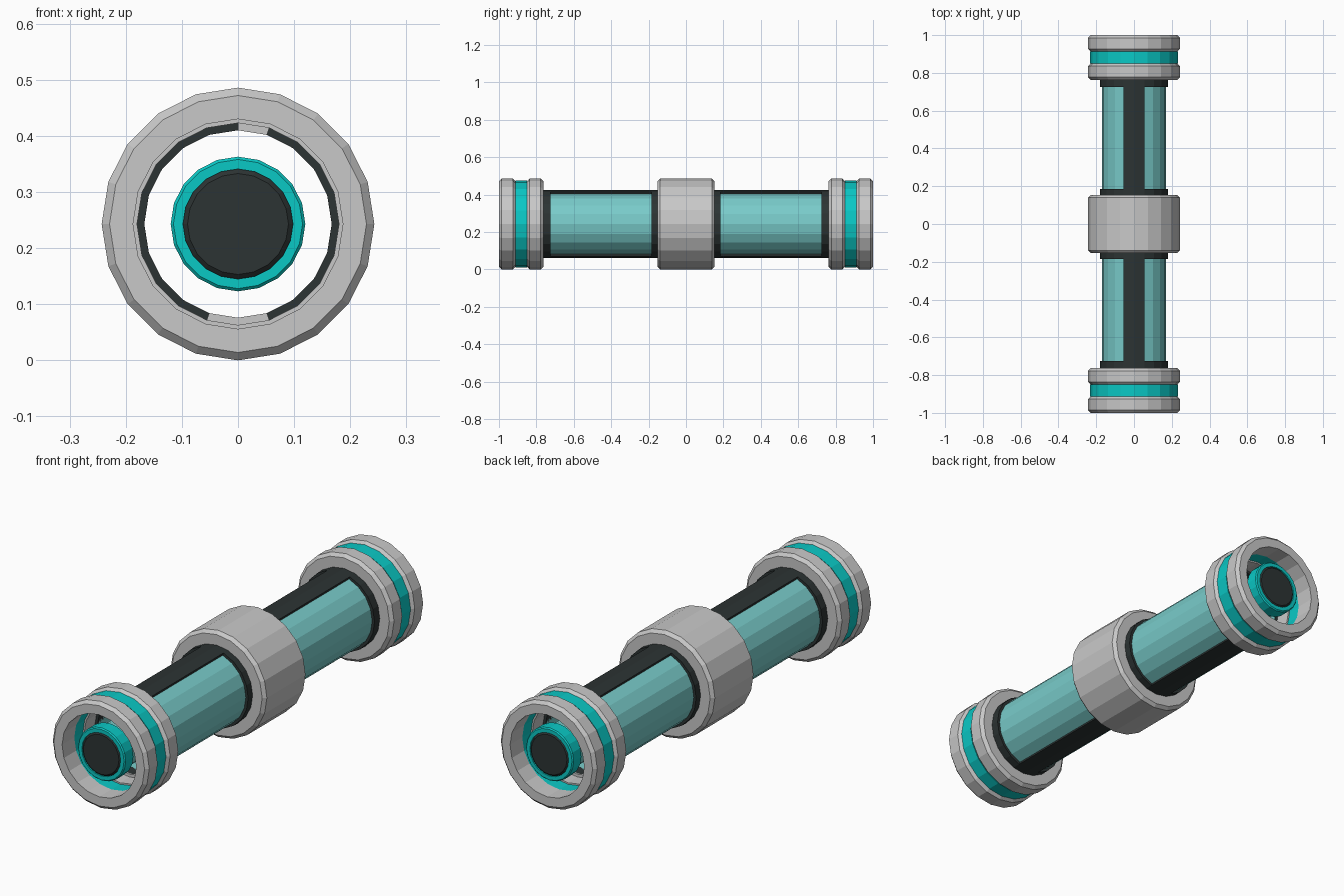
import bpy, bmesh, math

cube = bpy.data.objects.get("Cube")
if cube:
    bpy.data.objects.remove(cube, do_unlink=True)

SIDES = 20
AXIS_Z = 0.243


def material(name, rgb):
    m = bpy.data.materials.new(name)
    m.use_nodes = True
    m.diffuse_color = (*rgb, 1)
    m.node_tree.nodes["Principled BSDF"].inputs["Base Color"].default_value = (*rgb, 1)
    return m


GREY = material("light grey", (0.58, 0.58, 0.58))
DARK = material("charcoal", (0.025, 0.033, 0.033))
CYAN = material("bright cyan", (0.003, 0.58, 0.56))
GLASS = material("pale teal glass", (0.19, 0.60, 0.59))


def lathe(name, profile, mat, first=0, last=SIDES):
    """Turn a closed (radius, y) profile about the long axis; steps count from the top."""
    full = last - first == SIDES
    bm = bmesh.new()
    loops = []
    for i in range(first, last if full else last + 1):
        a = math.tau * i / SIDES
        loops.append([bm.verts.new((r * math.sin(a), y, AXIS_Z + r * math.cos(a)))
                      for r, y in profile])
    n = len(profile)
    pairs = list(zip(loops, loops[1:])) + ([(loops[-1], loops[0])] if full else [])
    for a, b in pairs:
        for j in range(n):
            k = (j + 1) % n
            bm.faces.new((a[j], a[k], b[k], b[j]))
    if not full:
        bm.faces.new(loops[0])
        bm.faces.new(loops[-1])
    bmesh.ops.remove_doubles(bm, verts=bm.verts, dist=1e-5)
    bmesh.ops.recalc_face_normals(bm, faces=bm.faces)
    me = bpy.data.meshes.new(name)
    bm.to_mesh(me)
    bm.free()
    me.materials.append(mat)
    ob = bpy.data.objects.new(name, me)
    bpy.context.collection.objects.link(ob)
    return ob


def band(inner, outer, y0, y1, bevel=0.0):
    """Cross-section of a ring, with its outer edges chamfered."""
    y0, y1 = sorted((y0, y1))
    if not bevel:
        return [(inner, y0), (outer, y0), (outer, y1), (inner, y1)]
    return [(inner, y0), (outer - bevel, y0), (outer, y0 + bevel),
            (outer, y1 - bevel), (outer - bevel, y1), (inner, y1)]


# Middle collar
lathe("middle_collar", band(0.18, 0.243, -0.153, 0.153, 0.014), GREY)

for s, end in ((-1, "front"), (1, "back")):
    # End cap: two grey rings around a cyan one
    lathe(end + "_cap_outer_ring", band(0.187, 0.243, s * 0.912, s, 0.014), GREY)
    lathe(end + "_cap_cyan_ring", band(0.187, 0.232, s * 0.85, s * 0.912), CYAN)
    lathe(end + "_cap_inner_ring", band(0.18, 0.243, s * 0.763, s * 0.85, 0.014), GREY)

    # Dark frame: a ring at each end of the glass, joined by top and bottom bars
    lathe(end + "_frame_outer_ring", band(0.167, 0.181, s * 0.725, s * 0.775), DARK)
    lathe(end + "_frame_inner_ring", band(0.167, 0.181, s * 0.14, s * 0.185), DARK)
    half = SIDES // 2
    for spot, mid in (("top", 0), ("bottom", half)):
        lathe(f"{end}_{spot}_bar", band(0.169, 0.181, s * 0.18, s * 0.73), DARK,
              mid - 1, mid + 1)

    # Grey clips on the end of the frame, inside the cap
    clip = band(0.167, 0.181, s * 0.775, s * 0.782)
    lathe(end + "_top_clip", clip, GREY, 0, 1)
    lathe(end + "_bottom_clip", clip, GREY, half - 1, half + 1)

    # Glass tube
    lathe(end + "_glass_tube", band(0.167, 0.169, s * 0.15, s * 0.77), GLASS)

    # Core tip: dark plug in a cyan ring
    lathe(end + "_core_plug", [(0, s * 0.9), (0.099, s * 0.9), (0.099, s * 0.978),
                               (0.09, s * 0.986), (0, s * 0.986)], DARK)
    lathe(end + "_core_ring", band(0.098, 0.12, s * 0.92, s * 0.985, 0.005), CYAN)

# Core rod through the hollow middle
lathe("core_rod", [(0, -0.91), (0.1, -0.91), (0.1, 0.91), (0, 0.91)], GLASS)
